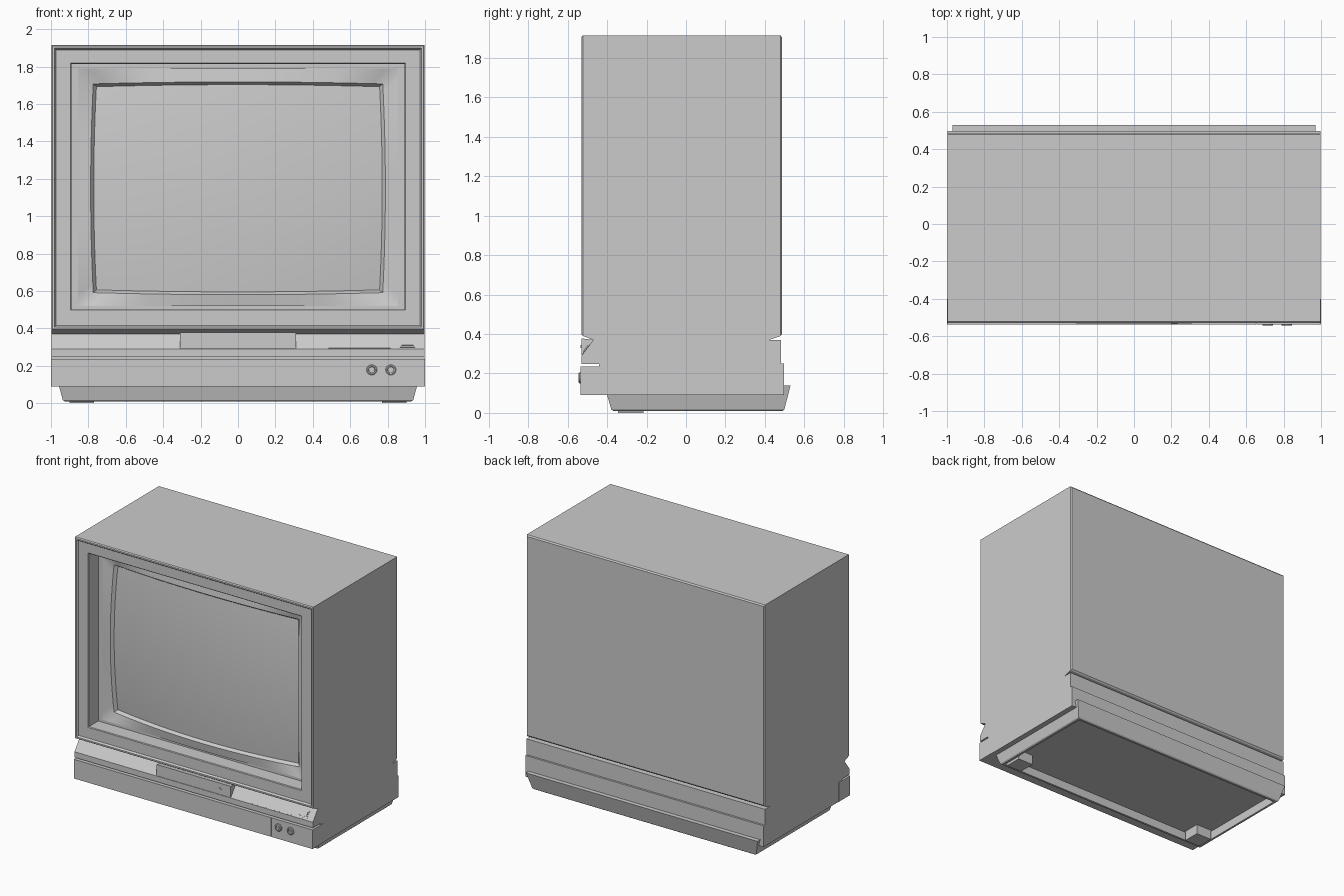
import bpy, bmesh, math

if "Cube" in bpy.data.objects:
    bpy.data.objects.remove(bpy.data.objects["Cube"])


def finish(name, bm, smooth=False, face_front=False):
    bmesh.ops.recalc_face_normals(bm, faces=bm.faces[:])
    bm.normal_update()
    if face_front and sum(f.normal.y * f.calc_area() for f in bm.faces) > 0:
        bmesh.ops.reverse_faces(bm, faces=bm.faces[:])
    me = bpy.data.meshes.new(name)
    bm.to_mesh(me)
    bm.free()
    ob = bpy.data.objects.new(name, me)
    bpy.context.collection.objects.link(ob)
    if smooth:
        bpy.ops.object.select_all(action='DESELECT')
        ob.select_set(True)
        bpy.context.view_layer.objects.active = ob
        bpy.ops.object.shade_smooth_by_angle(angle=math.radians(35))
    return ob


def loft(name, loops, cap_start=True, cap_end=True, **kw):
    """Bridge a row of closed point loops."""
    bm = bmesh.new()
    rows = [[bm.verts.new(p) for p in loop] for loop in loops]
    n = len(rows[0])
    for a, b in zip(rows, rows[1:]):
        for i in range(n):
            j = (i + 1) % n
            bm.faces.new((a[i], a[j], b[j], b[i]))
    if cap_start:
        bm.faces.new(rows[0])
    if cap_end:
        bm.faces.new(rows[-1])
    return finish(name, bm, **kw)


def extrude_x(name, profile, x0, x1):
    return loft(name, [[(x, y, z) for y, z in profile] for x in (x0, x1)])


def box(name, x0, x1, y0, y1, z0, z1):
    return extrude_x(name, [(y0, z0), (y1, z0), (y1, z1), (y0, z1)], x0, x1)


def rect_xz(x, z0, z1, y):
    return [(-x, y, z0), (x, y, z0), (x, y, z1), (-x, y, z1)]


def rect_xy(x, y0, y1, z):
    return [(-x, y0, z), (x, y0, z), (x, y1, z), (-x, y1, z)]


def circle(cx, cz, r, y, n=24):
    return [(cx + r * math.cos(2 * math.pi * i / n), y,
             cz + r * math.sin(2 * math.pi * i / n)) for i in range(n)]


# Cabinet shell: back, sides, raised rim, front frame and screen recess
cabinet = [(0.99, 0.40, 1.905, 0.487), (0.998, 0.39, 1.915, 0.479),
           (0.998, 0.39, 1.915, -0.522), (0.992, 0.396, 1.909, -0.53),
           (0.981, 0.407, 1.898, -0.53), (0.972, 0.416, 1.889, -0.517),
           (0.895, 0.497, 1.818, -0.517), (0.89, 0.502, 1.813, -0.512),
           (0.89, 0.502, 1.813, -0.40), (0.855, 0.52, 1.79, -0.40)]
loft("cabinet", [rect_xz(*r) for r in cabinet], cap_end=False)


# Curved picture tube
def bulge(u, v):
    return -0.43 + 0.05 * u * u + 0.025 * v * v


def tube_point(u, v, hx, hz, dy=0.0):
    return (u * (hx + 0.014 * (1 - v * v)), bulge(u, v) + dy,
            1.149 + v * (hz + 0.011 * (1 - u * u)))


NX, NZ = 28, 22
bm = bmesh.new()
grid = [[bm.verts.new(tube_point(2 * i / NX - 1, 2 * j / NZ - 1, 0.757, 0.543))
         for i in range(NX + 1)] for j in range(NZ + 1)]
for j in range(NZ):
    for i in range(NX):
        bm.faces.new((grid[j][i], grid[j][i + 1], grid[j + 1][i + 1], grid[j + 1][i]))
finish("screen", bm, smooth=True, face_front=True)

# Mask around the tube: flat outer edge, curved lip, steep inner wall
us = [2 * i / NX - 1 for i in range(NX)]
vs = [2 * j / NZ - 1 for j in range(NZ)]
rim = ([(u, -1) for u in us] + [(1, v) for v in vs]
       + [(-u, 1) for u in us] + [(-1, -v) for v in vs])
loft("screen_mask",
     [[(u * 0.855, -0.40, 1.155 + v * 0.635) for u, v in rim],
      [(u * 0.855, min(-0.40, bulge(u, v) - 0.012), 1.155 + v * 0.635) for u, v in rim],
      [tube_point(u, v, 0.774, 0.558, -0.022) for u, v in rim],
      [tube_point(u, v, 0.757, 0.543) for u, v in rim]],
     cap_start=False, cap_end=False, smooth=True, face_front=True)

# Lower housing: undercut, sloping control strip, slot, front band, stepped back
extrude_x("lower_housing",
          [(-0.522, 0.39), (-0.47, 0.37), (-0.53, 0.29), (-0.53, 0.247),
           (-0.44, 0.247), (-0.44, 0.235), (-0.532, 0.235), (-0.532, 0.09),
           (0.497, 0.09), (0.497, 0.25), (0.482, 0.25), (0.482, 0.37),
           (0.42, 0.37), (0.48, 0.39)], -0.998, 0.998)

# Front band panels, split by a fine seam
for name, x0, x1 in (("front_band", -1.0, 0.652), ("jack_panel", 0.656, 1.0)):
    box(name, x0, x1, -0.536, -0.40, 0.09, 0.235)

# Control door, standing upright over the slope, with a small latch
extrude_x("control_door", [(-0.531, 0.293), (-0.50, 0.293), (-0.465, 0.37),
                           (-0.531, 0.378)], -0.31, 0.31)
loft("door_latch", [[(0.215 + 0.017 * math.cos(math.pi * k / 8), y,
                      0.33 + 0.014 * math.sin(math.pi * k / 8)) for k in range(9)]
                    for y in (-0.534, -0.525)])


# Parts lying on the sloping strip
def on_slope(name, x0, x1, z0, z1, h):
    def pt(z, d):
        return (-0.53 + (z - 0.29) * 0.75 - 0.8 * d, z + 0.6 * d)
    extrude_x(name, [pt(z0, -0.01), pt(z1, -0.01), pt(z1, h), pt(z0, h)], x0, x1)


on_slope("power_button_frame", 0.865, 0.945, 0.298, 0.345, 0.002)
on_slope("power_button", 0.873, 0.937, 0.308, 0.338, 0.007)
on_slope("strip_line", 0.485, 0.815, 0.293, 0.298, 0.002)

# Round sockets
for i, x in enumerate((0.715, 0.817)):
    rings = [(0.028, -0.53), (0.028, -0.541), (0.024, -0.544), (0.018, -0.544),
             (0.016, -0.537), (0.008, -0.537), (0.008, -0.543)]
    loft(f"socket_{i + 1}", [circle(x, 0.178, r, y) for r, y in rings], smooth=True)

# Tapered base with a hollow underside
base = [(0.97, -0.414, 0.53, 0.138), (0.937, -0.379, 0.499, 0.018),
        (0.928, -0.37, 0.49, 0.01), (0.912, -0.354, 0.474, 0.01),
        (0.912, -0.354, 0.474, 0.075)]
loft("base", [rect_xy(*r) for r in base])

# Front feet
for side, s in (("left", -1), ("right", 1)):
    x0, x1 = sorted((s * 0.77, s * 0.90))
    box(f"foot_{side}", x0, x1, -0.345, -0.215, 0.0, 0.08)
